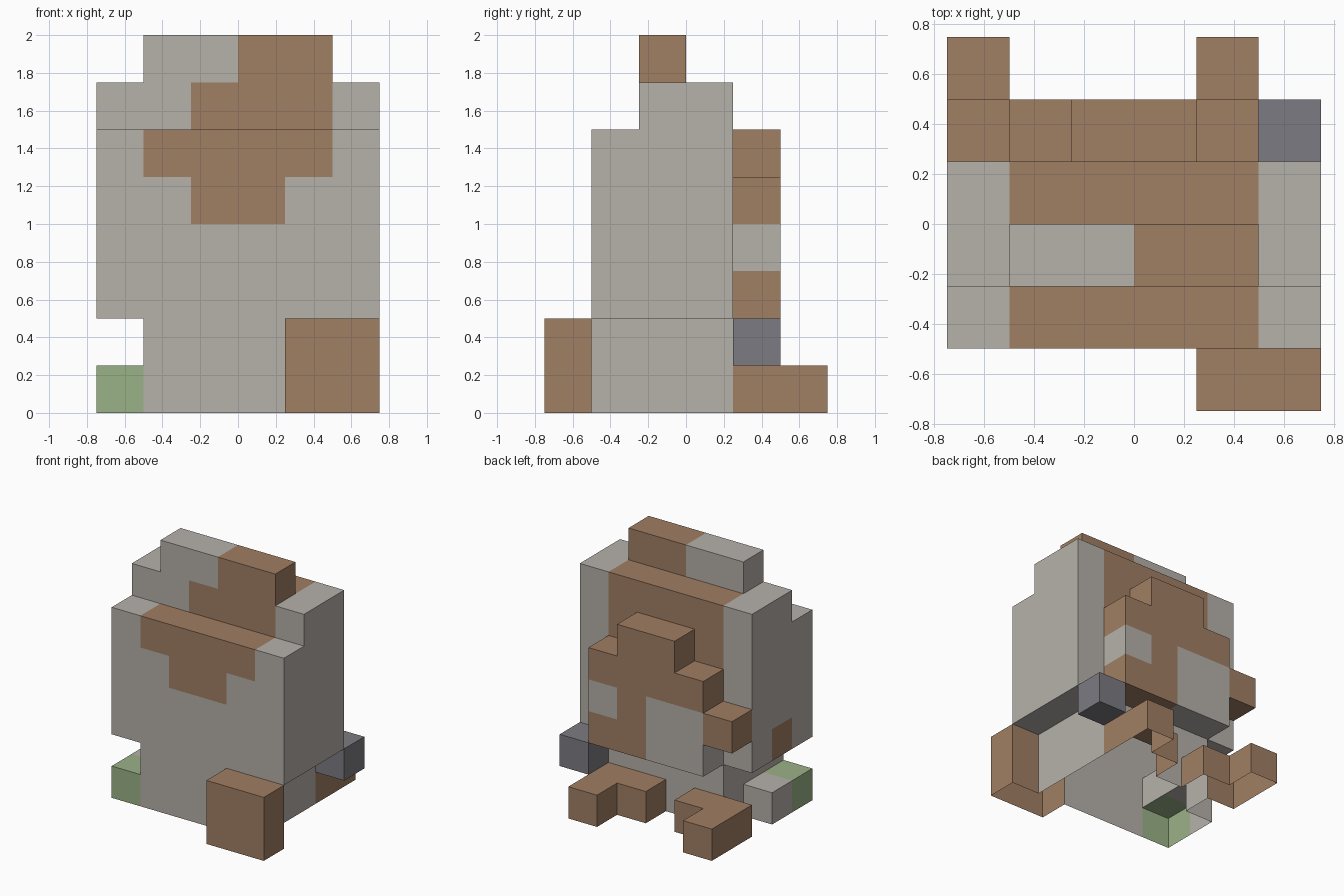
import bpy, bmesh, math
from mathutils import Vector

if "Cube" in bpy.data.objects:
    bpy.data.objects.remove(bpy.data.objects["Cube"])

U = 0.25                                   # block size
ORIGIN = Vector((-0.75, -0.75, 0.0))       # corner of block (0, 0, 0)


def linear(c):
    c /= 255
    return c / 12.92 if c <= 0.04045 else ((c + 0.055) / 1.055) ** 2.4


def material(name, rgb):
    m = bpy.data.materials.new(name)
    m.diffuse_color = (*[linear(c) for c in rgb], 1)
    m.use_nodes = True
    m.node_tree.nodes["Principled BSDF"].inputs["Base Color"].default_value = m.diffuse_color
    return m


MATS = [material("stone_grey", (182, 177, 170)),
        material("brown", (160, 126, 99)),
        material("leaf_green", (155, 178, 135)),
        material("slate", (124, 123, 130))]
GREY, BROWN, GREEN, SLATE = range(4)


def box(x0, x1, y0, y1, z0, z1):
    """Block cells from the first to the last index on each axis, inclusive."""
    return {(x, y, z) for x in range(x0, x1 + 1)
            for y in range(y0, y1 + 1) for z in range(z0, z1 + 1)}


# Brown columns on the front, by height level: (first, last)
FRONT_PATCH = {7: (3, 4), 6: (2, 4), 5: (1, 4), 4: (2, 3)}


def body_colour(x, y, z):
    if y == 3:                                   # brown back stripe
        return BROWN if 1 <= x <= 4 else GREY
    if (x, y, z) == (0, 2, 2):                   # spot on the left side
        return BROWN
    a, b = FRONT_PATCH.get(z, (9, 0))
    return BROWN if a <= x <= b else GREY


def pack_colour(x, y, z):
    grey = (x in (1, 2) and z in (2, 3)) or (x, z) == (4, 3)
    return GREY if grey else BROWN


def plain(colour):
    return lambda x, y, z: colour


PARTS = {
    # main body with stepped shoulders and top
    "torso": (box(0, 5, 1, 3, 2, 5) | box(0, 5, 2, 3, 6, 6), body_colour),
    "crest": (box(1, 4, 2, 2, 7, 7), body_colour),
    "hips": (box(1, 4, 1, 3, 0, 1), plain(GREY)),
    # raised piece on the back
    "back_plate": (box(1, 4, 4, 4, 2, 4) | box(2, 3, 4, 4, 5, 5)
                   | box(0, 0, 4, 4, 3, 3), pack_colour),
    # blocks around the base
    "front_block": (box(4, 5, 0, 0, 0, 1), plain(BROWN)),
    "right_foot": (box(4, 4, 4, 5, 0, 0) | box(3, 3, 4, 4, 0, 0), plain(BROWN)),
    "left_foot": (box(0, 0, 4, 5, 0, 0) | box(1, 1, 4, 4, 0, 0), plain(BROWN)),
    "side_block": (box(0, 0, 1, 2, 0, 0),
                   lambda x, y, z: GREEN if y == 1 else GREY),
    "slate_block": (box(5, 5, 4, 4, 1, 1), plain(SLATE)),
}
FILLED = set().union(*(cells for cells, _ in PARTS.values()))


def build(name, cells, colour):
    """Outer shell of the cells; shared walls and the ground side stay open."""
    bm = bmesh.new()
    for cell in sorted(cells):
        for axis in range(3):
            for side in (0, 1):
                near = list(cell)
                near[axis] += 2 * side - 1
                if tuple(near) in FILLED or near[2] < 0:
                    continue
                a, b = (axis + 1) % 3, (axis + 2) % 3
                verts = []
                for da, db in ((0, 0), (1, 0), (1, 1), (0, 1)):
                    p = Vector(cell)
                    p[axis] += side
                    p[a] += da
                    p[b] += db
                    verts.append(bm.verts.new(ORIGIN + p * U))
                face = bm.faces.new(verts if side else verts[::-1])
                face.material_index = colour(*cell)
    bmesh.ops.remove_doubles(bm, verts=bm.verts, dist=0.001)
    # merge flat areas of one colour
    bmesh.ops.dissolve_limit(bm, angle_limit=math.radians(1), verts=bm.verts,
                             edges=bm.edges, delimit={'MATERIAL'})
    mesh = bpy.data.meshes.new(name)
    bm.to_mesh(mesh)
    bm.free()
    for m in MATS:
        mesh.materials.append(m)
    bpy.context.collection.objects.link(bpy.data.objects.new(name, mesh))


for part, (cells, colour) in PARTS.items():
    build(part, cells, colour)
